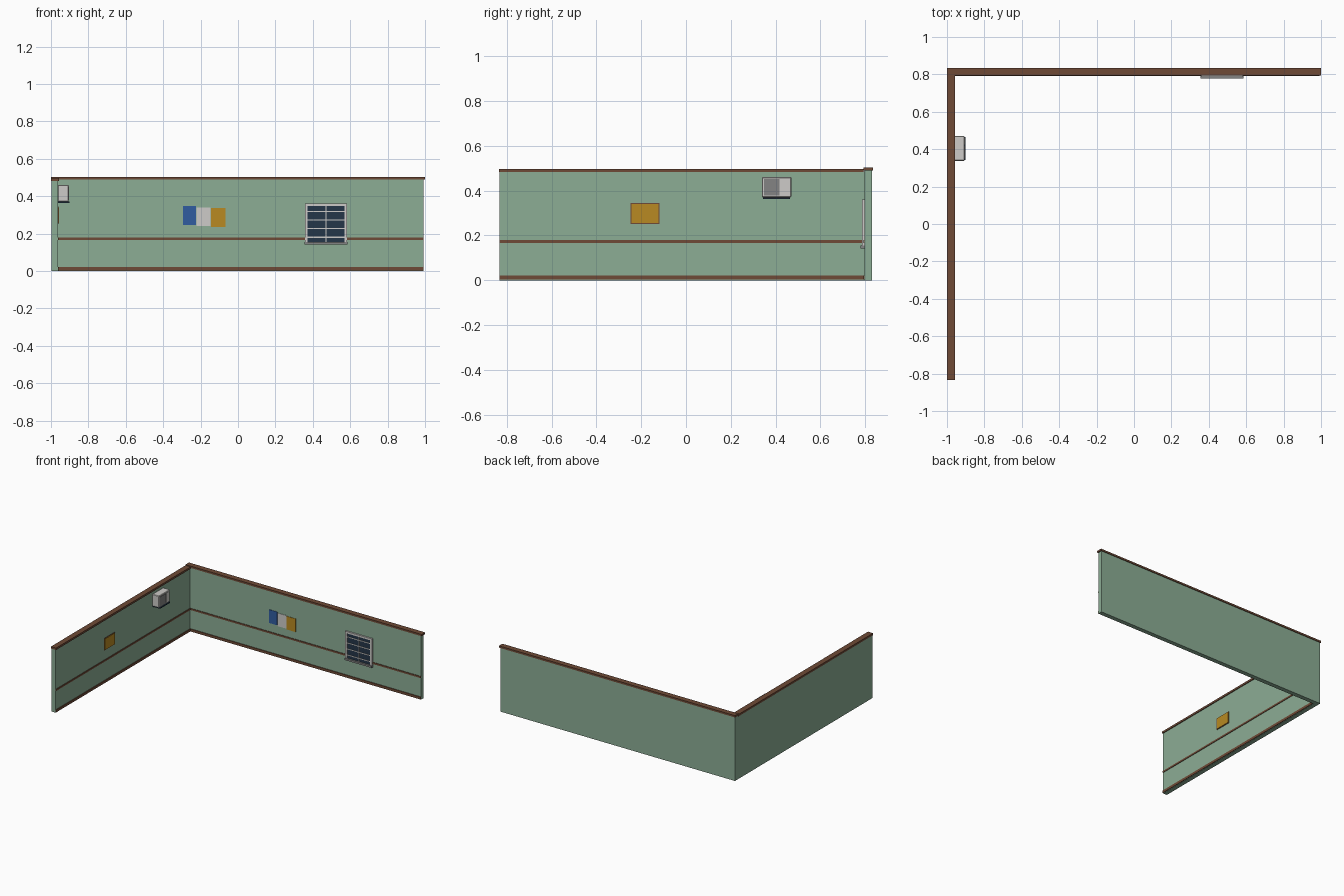
import bpy, bmesh

if "Cube" in bpy.data.objects:
    bpy.data.objects.remove(bpy.data.objects["Cube"])


def material(name, rgb):
    lin = [(c / 255 / 12.92) if c < 11 else ((c / 255 + 0.055) / 1.055) ** 2.4 for c in rgb]
    m = bpy.data.materials.new(name)
    m.diffuse_color = (*lin, 1)
    m.use_nodes = True
    m.node_tree.nodes["Principled BSDF"].inputs["Base Color"].default_value = m.diffuse_color
    return m


GREEN = material("wall_green", (140, 173, 149))
BROWN = material("wood_brown", (110, 74, 54))
WHITE = material("off_white", (205, 203, 200))
GREY = material("vent_grey", (132, 132, 132))
NAVY = material("glass_navy", (36, 54, 72))
BLUE = material("poster_blue", (48, 92, 160))
OCHRE = material("poster_ochre", (184, 138, 34))


def box(name, x, y, z, mat, bevel=0):
    """Box from (min, max) ranges on each axis."""
    bm = bmesh.new()
    bmesh.ops.create_cube(bm, size=1)
    for v in bm.verts:
        v.co = [r[0] + (c + 0.5) * (r[1] - r[0]) for r, c in zip((x, y, z), v.co)]
    me = bpy.data.meshes.new(name)
    bm.to_mesh(me)
    bm.free()
    me.materials.append(mat)
    ob = bpy.data.objects.new(name, me)
    bpy.context.collection.objects.link(ob)
    if bevel:
        b = ob.modifiers.new("bevel", 'BEVEL')
        b.width, b.segments = bevel, 1
    return ob


BY, LX = 0.797, -0.963      # inner faces of back wall and left wall

# Walls
box("back_wall", (-0.996, 0.992), (BY, 0.83), (0, 0.49), GREEN)
box("left_wall", (-0.996, LX), (-0.832, BY), (0, 0.485), GREEN)

# Top caps
box("back_cap", (-1, 1), (0.793, 0.835), (0.489, 0.503), BROWN)
box("left_cap", (-1, -0.957), (-0.835, 0.793), (0.482, 0.497), BROWN)

# Skirting boards and dado rails along the inner faces
for part, z, d in (("skirting", (0.003, 0.022), 0.005), ("rail", (0.166, 0.179), 0.004)):
    box("back_" + part, (LX, 0.992), (BY - d, BY), z, BROWN)
    box("left_" + part, (LX, LX + d), (-0.832, BY - d), z, BROWN)

# Three posters on the back wall
for i, (x, z, m) in enumerate((((-0.295, -0.225), (0.245, 0.347), BLUE),
                               ((-0.221, -0.147), (0.24, 0.34), WHITE),
                               ((-0.145, -0.067), (0.235, 0.336), OCHRE))):
    box(f"poster_{i + 1}", x, (BY - 0.003, BY), z, m)

# Window: glass, frame, glazing bars, sill
box("window_glass", (0.365, 0.575), (BY - 0.005, BY), (0.15, 0.355), NAVY)
FY = (BY - 0.012, BY)
box("window_frame_left", (0.357, 0.372), FY, (0.155, 0.36), WHITE)
box("window_frame_right", (0.569, 0.584), FY, (0.155, 0.36), WHITE)
box("window_frame_top", (0.372, 0.569), FY, (0.346, 0.36), WHITE)
box("window_upright_bar", (0.468, 0.474), (BY - 0.009, BY), (0.155, 0.346), WHITE)
for i, z in enumerate((0.18, 0.226, 0.272, 0.318)):
    box(f"window_cross_bar_{i + 1}", (0.372, 0.569), (BY - 0.008, BY), (z - 0.003, z + 0.003), WHITE)
box("window_sill", (0.356, 0.586), (BY - 0.018, BY), (0.141, 0.155), GREY)

# Framed picture on the left wall
box("picture_backing", (LX, LX + 0.003), (-0.248, -0.119), (0.252, 0.344), BROWN)
box("picture", (LX, LX + 0.006), (-0.244, -0.123), (0.256, 0.34), OCHRE)

# Air conditioner on a dark shelf
box("air_conditioner_body", (LX, -0.906), (0.338, 0.47), (0.37, 0.46), WHITE, 0.003)
box("air_conditioner_grille", (-0.907, -0.903), (0.349, 0.417), (0.379, 0.451), GREY)
box("air_conditioner_panel", (-0.907, -0.904), (0.424, 0.462), (0.379, 0.451), WHITE)
box("air_conditioner_shelf", (LX, -0.9), (0.343, 0.465), (0.363, 0.37), NAVY)
